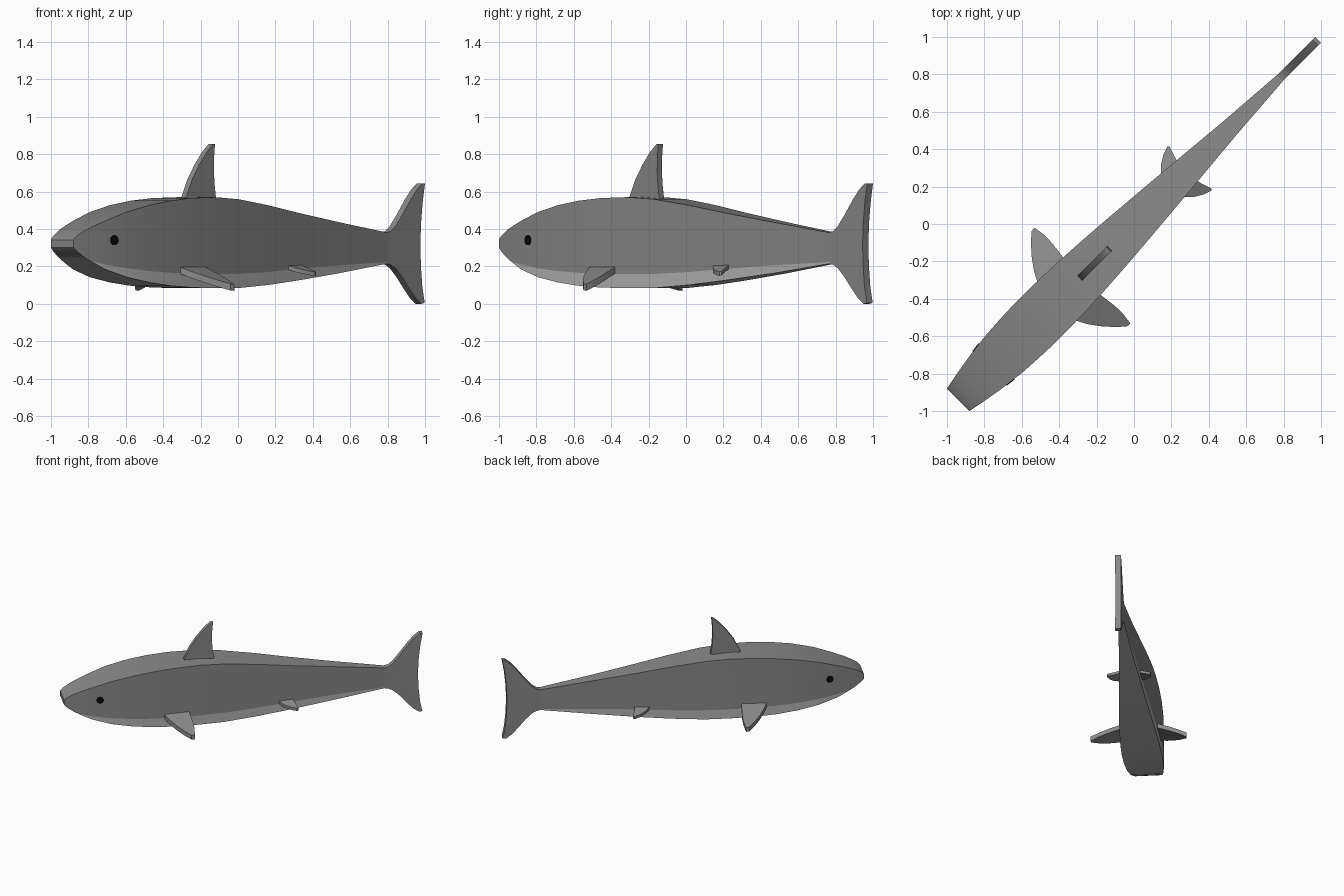
import bpy, bmesh, math

if "Cube" in bpy.data.objects:
    bpy.data.objects.remove(bpy.data.objects["Cube"])

R2 = math.sqrt(2)


def place(u, w, z):
    """u runs nose to tail along the diagonal, w sideways, z up."""
    return ((u + w) / R2, (u - w) / R2, z)


def material(name, c):
    m = bpy.data.materials.new(name)
    m.diffuse_color = (c, c, c, 1)
    m.use_nodes = True
    m.node_tree.nodes["Principled BSDF"].inputs["Base Color"].default_value = m.diffuse_color
    return m


GREY = material("body grey", 0.25)
LIGHT = material("belly light grey", 0.46)
BLACK = material("eye black", 0.002)


def finish(name, bm, mats):
    bmesh.ops.remove_doubles(bm, verts=bm.verts, dist=1e-4)
    bmesh.ops.recalc_face_normals(bm, faces=bm.faces)
    mesh = bpy.data.meshes.new(name)
    bm.to_mesh(mesh)
    bm.free()
    for m in mats:
        mesh.materials.append(m)
    ob = bpy.data.objects.new(name, mesh)
    bpy.context.collection.objects.link(ob)
    bpy.ops.object.select_all(action='DESELECT')
    ob.select_set(True)
    bpy.context.view_layer.objects.active = ob
    bpy.ops.object.shade_smooth_by_angle(angle=math.radians(32))
    return ob


def slab(name, outline, side_a, side_b, mat):
    """Solid between two mapped copies of a 2D outline."""
    bm = bmesh.new()
    a = [bm.verts.new(place(*side_a(p, q))) for p, q in outline]
    b = [bm.verts.new(place(*side_b(p, q))) for p, q in outline]
    bm.faces.new(a)
    bm.faces.new(b[::-1])
    n = len(a)
    for i in range(n):
        j = (i + 1) % n
        bm.faces.new((a[i], b[i], b[j], a[j]))
    return finish(name, bm, [mat])


# Body: box sections, each (u, half width, bottom, belly line, top)
stations = [
    (-1.330, .085, .302, .302, .342), (-1.310, .089, .282, .282, .362),
    (-1.260, .099, .249, .249, .390), (-1.210, .108, .223, .226, .412),
    (-1.126, .122, .184, .210, .443), (-.980, .140, .142, .190, .491),
    (-.820, .149, .114, .175, .527), (-.660, .151, .096, .166, .551),
    (-.500, .147, .087, .161, .565), (-.310, .137, .083, .158, .570),
    (-.120, .124, .084, .159, .559), (.130, .103, .101, .170, .526),
    (.375, .082, .125, .187, .486), (.720, .051, .164, .206, .435),
    (1.110, .022, .215, .223, .380),
]
bm = bmesh.new()
rings = []
for u, w, bot, belly, top in stations:
    rings.append([bm.verts.new(place(u, x, z)) for x, z in (
        (w, bot), (w, belly), (w, top), (-w, top), (-w, belly), (-w, bot))])
for k, (r, s) in enumerate(zip(rings, rings[1:])):
    for i in range(6):
        j = (i + 1) % 6
        f = bm.faces.new((r[i], r[j], s[j], s[i]))
        # light belly: the strip below the belly line and the underside
        f.material_index = 1 if i in (0, 4, 5) and k >= 2 else 0
bm.faces.new(rings[0])
bm.faces.new(rings[-1][::-1])
bmesh.ops.dissolve_degenerate(bm, dist=1e-4, edges=bm.edges)
finish("body", bm, [GREY, LIGHT])


# Upright fins in the middle plane
def upright(name, outline, half):
    slab(name, outline, lambda u, z: (u, half, z), lambda u, z: (u, -half, z), GREY)


upright("dorsal_fin", [
    (-.41, .50), (-.41, .57), (-.365, .665), (-.31, .745), (-.255, .81),
    (-.208, .852), (-.192, .855), (-.198, .79), (-.20, .70), (-.193, .62),
    (-.18, .54), (-.18, .50)], .018)

upright("tail_fin", [
    (1.10, .38), (1.135, .388), (1.17, .415), (1.22, .475), (1.28, .553),
    (1.33, .610), (1.372, .643), (1.392, .643), (1.374, .54), (1.362, .43),
    (1.357, .32), (1.361, .20), (1.372, .09), (1.390, .004), (1.365, 0),
    (1.32, .032), (1.27, .085), (1.22, .143), (1.17, .19), (1.135, .208),
    (1.10, .215)], .022)

# Paired side fins (u, w outline), sloping down and outward
fins = {
    "pectoral_fin": ([
        (-.60, .10), (-.59, .136), (-.556, .20), (-.513, .26), (-.463, .316),
        (-.415, .360), (-.39, .363), (-.381, .30), (-.382, .24), (-.393, .15),
        (-.40, .10)], .199, .14, .036),
    "pelvic_fin": ([
        (.27, .04), (.285, .08), (.325, .122), (.375, .152), (.418, .166),
        (.428, .16), (.412, .115), (.40, .07), (.395, .04)], .207, .08, .022),
}
for name, (outline, z0, w0, thick) in fins.items():
    for label, s in (("right", 1), ("left", -1)):
        slab(label + "_" + name, outline,
             lambda u, w: (u, s * w, z0 - .42 * (w - w0)),
             lambda u, w: (u, s * w, z0 - .42 * (w - w0) - thick), GREY)

# Eyes: thin discs lying on the sloping cheeks
circle = [(.027 * math.cos(t * math.pi / 8), .027 * math.sin(t * math.pi / 8))
          for t in range(16)]
for label, s in (("right", 1), ("left", -1)):
    slab(label + "_eye", circle,
         lambda p, q: (-1.065 + p, s * (.1335 + .123 * p), .34 + q),
         lambda p, q: (-1.065 + p, s * (.1265 + .123 * p), .34 + q), BLACK)
